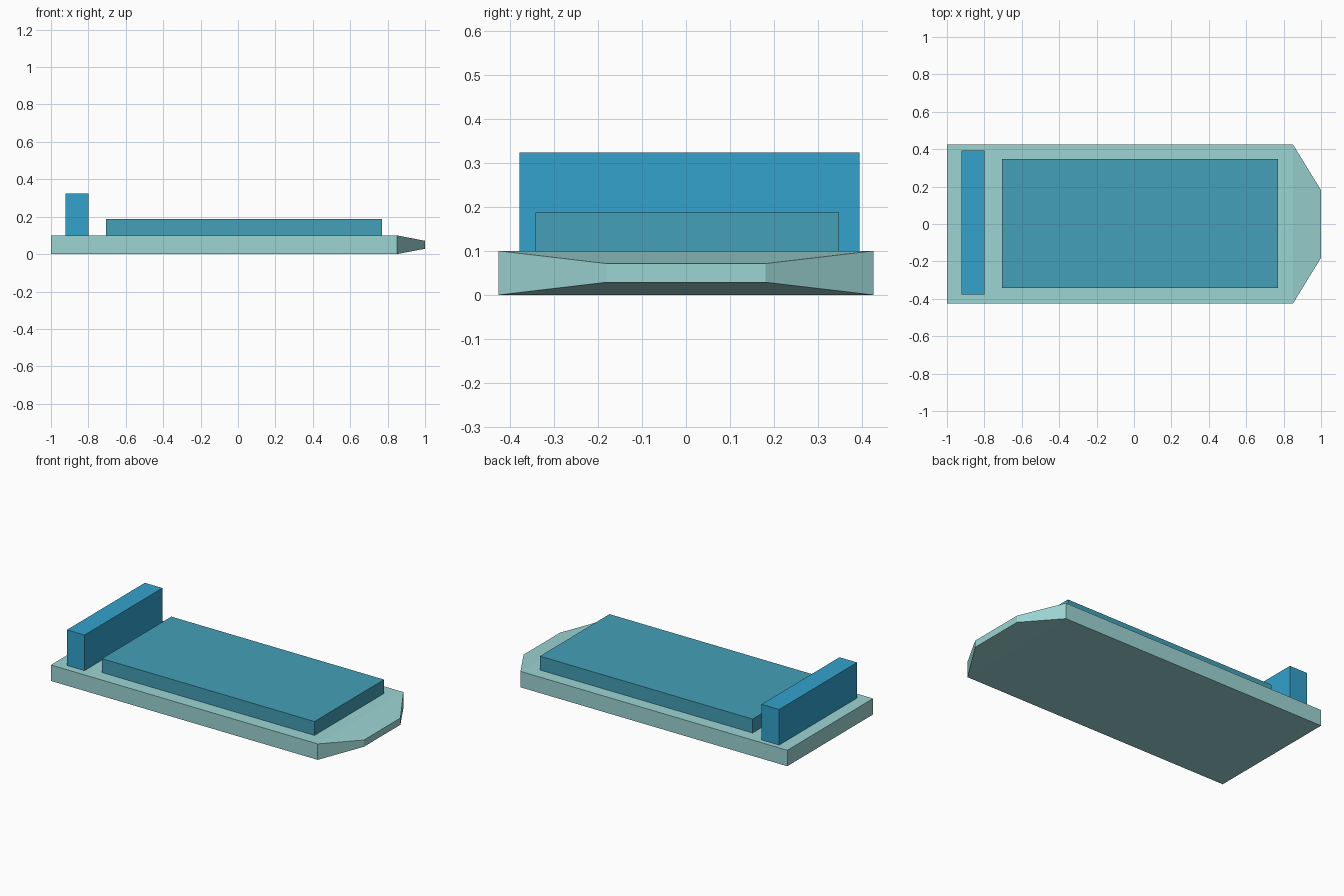
import bpy, bmesh

if "Cube" in bpy.data.objects:
    bpy.data.objects.remove(bpy.data.objects["Cube"])


def material(name, rgb):
    mat = bpy.data.materials.new(name)
    mat.diffuse_color = (*rgb, 1)
    mat.use_nodes = True
    mat.node_tree.nodes["Principled BSDF"].inputs["Base Color"].default_value = mat.diffuse_color
    return mat


def finish(bm, name, mat):
    bmesh.ops.recalc_face_normals(bm, faces=bm.faces)
    mesh = bpy.data.meshes.new(name)
    bm.to_mesh(mesh)
    bm.free()
    mesh.materials.append(mat)
    obj = bpy.data.objects.new(name, mesh)
    bpy.context.collection.objects.link(obj)
    return obj


def box(lo, hi):
    bm = bmesh.new()
    bmesh.ops.create_cube(bm, size=1)
    for v in bm.verts:
        for i in range(3):
            v.co[i] = (lo[i] + hi[i]) / 2 + v.co[i] * (hi[i] - lo[i])
    return bm


hull_mat = material("pale_teal", (0.33, 0.66, 0.65))
deck_mat = material("mid_teal", (0.056, 0.35, 0.47))
bridge_mat = material("bright_blue", (0.032, 0.36, 0.60))

# Flat hull with its front end extruded into a tapered bow
bm = box((-1, -0.425, 0), (0.85, 0.425, 0.1))
bm.faces.ensure_lookup_table()
front = max(bm.faces, key=lambda f: f.calc_center_median().x)
bow = bmesh.ops.extrude_discrete_faces(bm, faces=[front])["faces"][0]
for v in bow.verts:
    v.co = (1, v.co.y * 0.425, 0.05 + (v.co.z - 0.05) * 0.425)
finish(bm, "hull", hull_mat)

# Raised load block on the deck
finish(box((-0.705, -0.342, 0.1), (0.77, 0.347, 0.187)), "cargo_block", deck_mat)

# Tall cross block at the stern
finish(box((-0.922, -0.378, 0.1), (-0.80, 0.394, 0.323)), "stern_bridge", bridge_mat)
